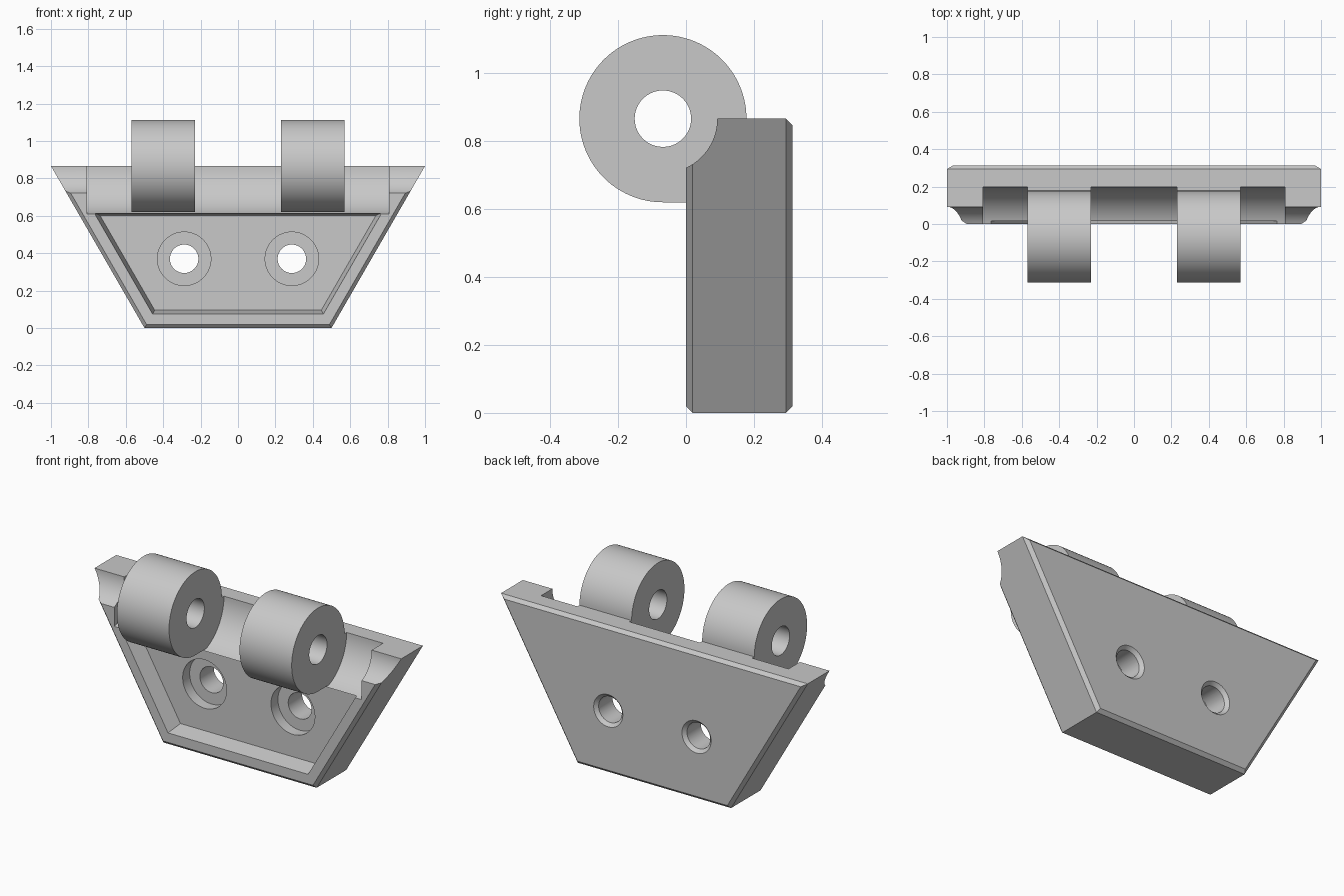
import bpy, bmesh, math
from mathutils import Matrix, Vector

if "Cube" in bpy.data.objects:
    bpy.data.objects.remove(bpy.data.objects["Cube"])

AXIS_Y, AXIS_Z = -0.068, 0.866      # hinge pin axis
SLOPE = 0.5 / AXIS_Z                # slant of the plate sides
THICK, CHAMFER = 0.313, 0.019

grey = bpy.data.materials.new("plain grey")
grey.use_nodes = True
colour = (0.58, 0.58, 0.58, 1)
grey.diffuse_color = colour
grey.node_tree.nodes["Principled BSDF"].inputs["Base Color"].default_value = colour


def finish(name, bm):
    bmesh.ops.recalc_face_normals(bm, faces=bm.faces)
    mesh = bpy.data.meshes.new(name)
    bm.to_mesh(mesh)
    bm.free()
    obj = bpy.data.objects.new(name, mesh)
    bpy.context.collection.objects.link(obj)
    mesh.materials.append(grey)
    return obj


def loft(name, rings):
    """Closed solid through rings of equal point count."""
    bm = bmesh.new()
    loops = [[bm.verts.new(p) for p in ring] for ring in rings]
    n = len(loops[0])
    for a, b in zip(loops, loops[1:]):
        for i in range(n):
            j = (i + 1) % n
            bm.faces.new((a[i], a[j], b[j], b[i]))
    bm.faces.new(loops[0])
    bm.faces.new(loops[-1])
    return finish(name, bm)


def trapezoid(y, inset, top):
    half = lambda z: 0.5 + SLOPE * z - inset * math.hypot(1, SLOPE)
    a, b = half(inset), half(top)
    return [(-a, y, inset), (a, y, inset), (b, y, top), (-b, y, top)]


def rod(name, start, end, r1, r2=None):
    """Cylinder or cone between two points."""
    start, end = Vector(start), Vector(end)
    d = end - start
    matrix = Matrix.Translation((start + end) / 2) @ d.to_track_quat("Z", "Y").to_matrix().to_4x4()
    bm = bmesh.new()
    bmesh.ops.create_cone(bm, cap_ends=True, segments=96, radius1=r1,
                          radius2=r2 or r1, depth=d.length, matrix=matrix)
    return finish(name, bm)


def pin_rod(x0, x1, r):
    return rod("cutter", (x0, AXIS_Y, AXIS_Z), (x1, AXIS_Y, AXIS_Z), r)


def cut(obj, cutter):
    bpy.context.view_layer.objects.active = obj
    mod = obj.modifiers.new("cut", "BOOLEAN")
    mod.operation, mod.solver, mod.object = "DIFFERENCE", "EXACT", cutter
    bpy.ops.object.modifier_apply(modifier=mod.name)
    bpy.data.objects.remove(cutter)


def smooth(obj):
    bpy.ops.object.select_all(action="DESELECT")
    obj.select_set(True)
    bpy.context.view_layer.objects.active = obj
    bpy.ops.object.shade_smooth_by_angle(angle=math.radians(25))


# Chamfered trapezoid plate
plate = loft("hinge_plate", [
    trapezoid(0, CHAMFER, AXIS_Z),
    trapezoid(CHAMFER, 0, AXIS_Z),
    trapezoid(THICK - CHAMFER, 0, AXIS_Z),
    trapezoid(THICK, CHAMFER, AXIS_Z - CHAMFER)])

# Narrow groove along the full top edge, wide groove between the ends
cut(plate, pin_rod(-1.2, 1.2, 0.16))
cut(plate, pin_rod(-0.807, 0.807, 0.266))

# Deep front pocket with drafted walls, closed below the groove
cut(plate, loft("cutter", [trapezoid(-0.02, 0.071, 0.618),
                           trapezoid(0.1, 0.095, 0.602)]))

# Counterbored screw holes with a chamfered rear rim
for x in (-0.288, 0.288):
    for y0, y1, r1, r2 in ((-0.1, 0.165, 0.143, 0.143),
                           (-0.1, 0.5, 0.076, 0.076),
                           (THICK - 0.025, THICK + 0.005, 0.07, 0.1)):
        cut(plate, rod("cutter", (x, y0, 0.37), (x, y1, 0.37), r1, r2))
smooth(plate)

# Knuckles: round barrel with a square web joining the plate
R = 0.246
profile = [(AXIS_Y + R * math.cos(t), AXIS_Z + R * math.sin(t))
           for t in (math.radians(270) * i / 72 for i in range(73))]
profile += [(0.205, AXIS_Z - R), (0.205, AXIS_Z)]
for name, side in (("left_knuckle", 1), ("right_knuckle", -1)):
    knuckle = loft(name, [[(side * x, y, z) for y, z in profile]
                          for x in (0.23, 0.57)])
    cut(knuckle, pin_rod(-0.8, 0.8, 0.083))
    smooth(knuckle)
